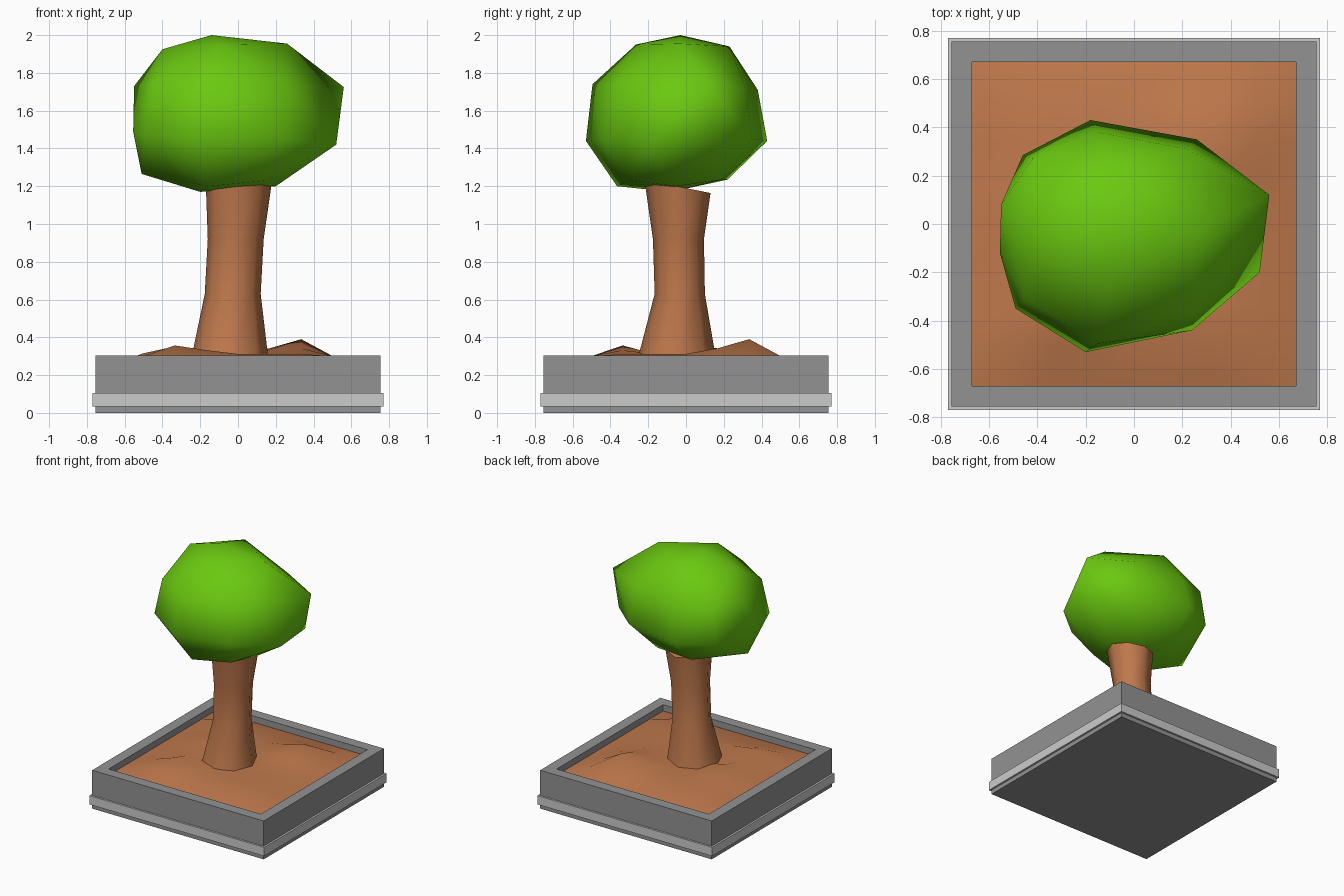
import bpy, bmesh, math

if "Cube" in bpy.data.objects:
    bpy.data.objects.remove(bpy.data.objects["Cube"])


def material(name, rgb):
    m = bpy.data.materials.new(name)
    m.diffuse_color = (*rgb, 1)
    m.use_nodes = True
    m.node_tree.nodes["Principled BSDF"].inputs["Base Color"].default_value = m.diffuse_color
    return m


STONE = material("grey stone", (0.29, 0.29, 0.29))
TRIM = material("light grey trim", (0.60, 0.60, 0.60))
WOOD = material("brown earth and bark", (0.52, 0.19, 0.072))
LEAF = material("leaf green", (0.145, 0.58, 0.005))


def make(name, bm, mat, smooth=None):
    bmesh.ops.recalc_face_normals(bm, faces=bm.faces)
    me = bpy.data.meshes.new(name)
    bm.to_mesh(me)
    bm.free()
    me.materials.append(mat)
    ob = bpy.data.objects.new(name, me)
    bpy.context.collection.objects.link(ob)
    if smooth:
        bpy.ops.object.select_all(action='DESELECT')
        ob.select_set(True)
        bpy.context.view_layer.objects.active = ob
        bpy.ops.object.shade_smooth_by_angle(angle=math.radians(smooth))
    return ob


def square_ring(profile):
    """Square tube or solid through (half width, z) steps, capped at both ends."""
    bm = bmesh.new()
    rings = [[bm.verts.new((sx * w, sy * w, z))
              for sx, sy in ((-1, -1), (1, -1), (1, 1), (-1, 1))] for w, z in profile]
    for a, b in zip(rings, rings[1:]):
        for i in range(4):
            j = (i + 1) % 4
            bm.faces.new((a[i], a[j], b[j], b[i]))
    bm.faces.new(rings[0])
    bm.faces.new(rings[-1])
    return bm


# planter box with recessed top, and the trim band around it
make("planter_box", square_ring([(0.755, 0), (0.755, 0.305), (0.67, 0.305), (0.67, 0.15)]), STONE)
make("planter_band", square_ring([(0.77, 0.035), (0.77, 0.105)]), TRIM)

# lumpy soil
BUMPS = {(2, 2): 0.078, (2, 1): 0.03, (1, 2): 0.03, (1, 1): 0.02,
         (-2, -2): 0.045, (-3, 0): 0.015, (-2, 1): 0.03, (-1, -2): 0.02, (-2, 0): 0.04}
bm = bmesh.new()
bmesh.ops.create_grid(bm, x_segments=8, y_segments=8, size=0.67)
for v in bm.verts:
    i, j = round(v.co.x / 0.1675), round(v.co.y / 0.1675)
    edge = max(abs(i), abs(j))
    v.co.z = {4: 0.255, 3: 0.30}.get(edge, 0.312) + BUMPS.get((i, j), 0)
make("soil", bm, WOOD, 60)

# trunk: eight-sided rings (z, centre x, centre y, radius x, radius y)
RINGS = [(0.25, -0.045, -0.05, 0.21, 0.215), (0.63, -0.028, -0.033, 0.148, 0.133),
         (0.92, -0.012, -0.04, 0.148, 0.135), (1.19, 0.003, -0.045, 0.173, 0.175)]
bm = bmesh.new()
rows = []
for k, (z, cx, cy, rx, ry) in enumerate(RINGS):
    row = []
    for i in range(8):
        a = math.tau * i / 8
        x, y = cx + rx * math.cos(a), cy + ry * math.sin(a)
        row.append(bm.verts.new((x, y, z - (0.2 * y if k == 3 else 0))))
    rows.append(row)
for a, b in zip(rows, rows[1:]):
    for i in range(8):
        j = (i + 1) % 8
        bm.faces.new((a[i], a[j], b[j], b[i]))
bm.faces.new(rows[-1])
make("trunk", bm, WOOD, 60)

# leafy crown: hull around a few lopsided points
CROWN = [
    (-0.14, -0.03, 2.0), (0.26, -0.03, 1.955), (-0.40, -0.03, 1.925),
    (-0.10, 0.23, 1.94), (-0.10, -0.265, 1.95),
    (0.56, 0.12, 1.725), (0.25, -0.36, 1.74), (0.22, 0.31, 1.73), (-0.15, 0.38, 1.71),
    (-0.42, 0.27, 1.73), (-0.55, 0.08, 1.73), (-0.45, -0.31, 1.74), (-0.15, -0.495, 1.74),
    (0.52, -0.20, 1.42), (0.50, 0.13, 1.43), (0.26, 0.35, 1.45), (-0.18, 0.43, 1.44),
    (-0.46, 0.285, 1.45), (-0.555, -0.12, 1.49), (-0.49, -0.35, 1.47),
    (-0.20, -0.53, 1.44), (0.24, -0.44, 1.45),
    (0.20, -0.05, 1.2), (0.12, 0.19, 1.235), (-0.20, 0.22, 1.235), (-0.20, -0.08, 1.17),
    (-0.15, -0.365, 1.2), (-0.51, -0.05, 1.265), (0.15, -0.30, 1.23)]
bm = bmesh.new()
for p in CROWN:
    bm.verts.new(p)
res = bmesh.ops.convex_hull(bm, input=bm.verts)
bmesh.ops.delete(bm, geom=[v for v in bm.verts if not v.link_faces], context='VERTS')
make("leafy_crown", bm, LEAF, 75)
